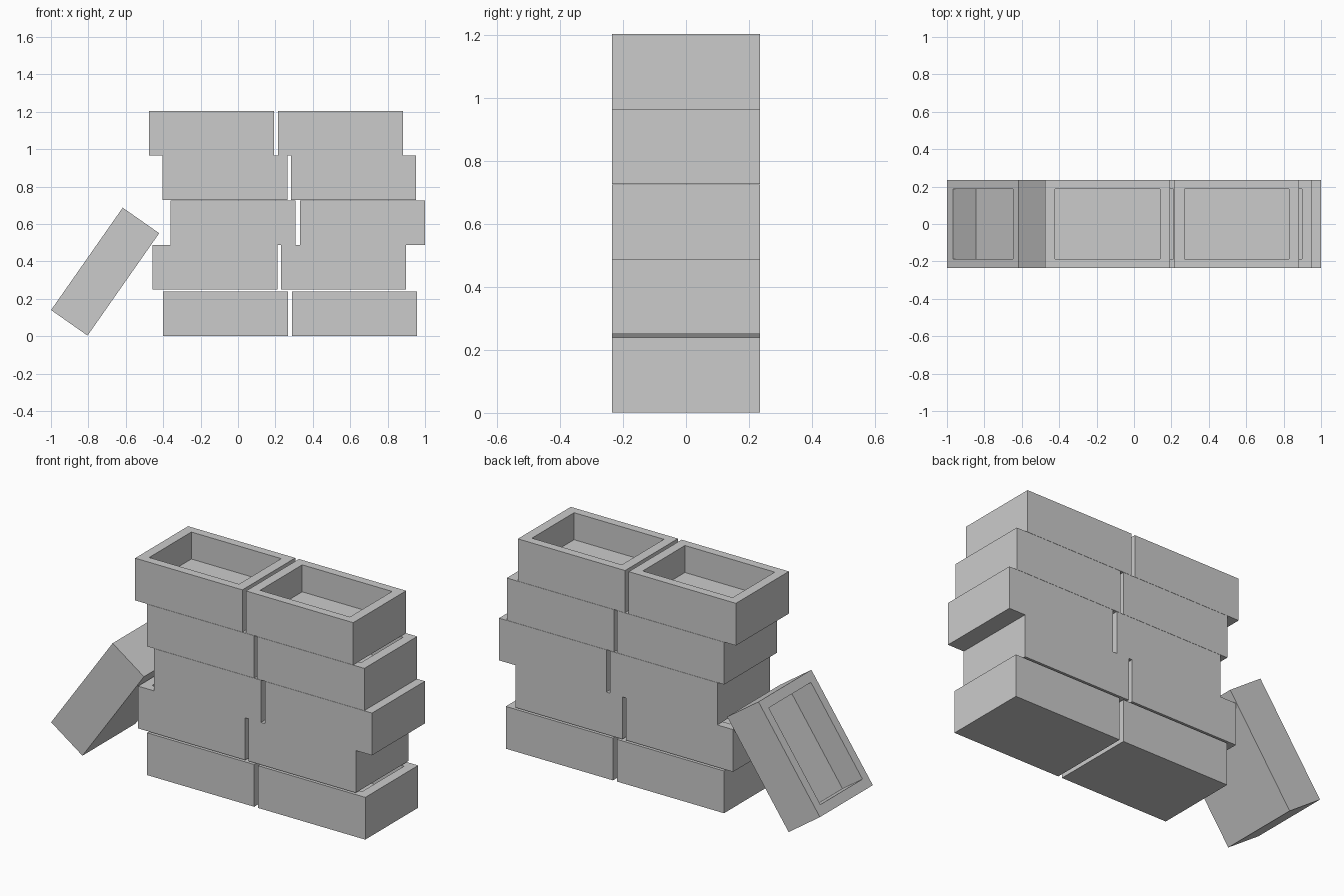
import bpy, bmesh, math
from mathutils import Matrix

if "Cube" in bpy.data.objects:
    bpy.data.objects.remove(bpy.data.objects["Cube"])

L, W, H = 0.668, 0.471, 0.238      # crate outer size
IN_L, IN_W, DEPTH = 0.56, 0.375, 0.152   # cavity size


def crate_mesh():
    """Open-topped box with its origin at the middle of the base."""
    bm = bmesh.new()
    bmesh.ops.create_cube(bm, size=1, matrix=Matrix.Translation((0, 0, H / 2))
                          @ Matrix.Diagonal((L, W, H, 1)))
    top = max(bm.faces, key=lambda f: f.calc_center_median().z)
    # rim
    bmesh.ops.inset_region(bm, faces=[top], thickness=0.04, use_even_offset=True)
    for v in top.verts:
        v.co.x = math.copysign(IN_L / 2, v.co.x)
        v.co.y = math.copysign(IN_W / 2, v.co.y)
    # cavity
    floor = bmesh.ops.extrude_discrete_faces(bm, faces=[top])["faces"][0]
    bmesh.ops.translate(bm, verts=floor.verts, vec=(0, 0, -DEPTH))
    bmesh.ops.recalc_face_normals(bm, faces=bm.faces)
    mesh = bpy.data.meshes.new("crate")
    bm.to_mesh(mesh)
    bm.free()
    return mesh


mesh = crate_mesh()


def add_crate(name, loc, tilt=0):
    ob = bpy.data.objects.new(name, mesh)
    ob.location = loc
    ob.rotation_euler = (0, math.radians(tilt), 0)
    bpy.context.collection.objects.link(ob)


# stacked crates: base height, left centre, right centre
rows = [(0.002, -0.068, 0.624),
        (0.250, -0.124, 0.565),
        (0.488, -0.026, 0.666),
        (0.727, -0.069, 0.618),
        (0.966, -0.142, 0.549)]
for i, (z, left, right) in enumerate(rows, 1):
    add_crate(f"crate_row{i}_left", (left, 0, z))
    add_crate(f"crate_row{i}_right", (right, 0, z))

# crate leaning against the stack
add_crate("leaning_crate", (-0.613, 0, 0.277), -55)
